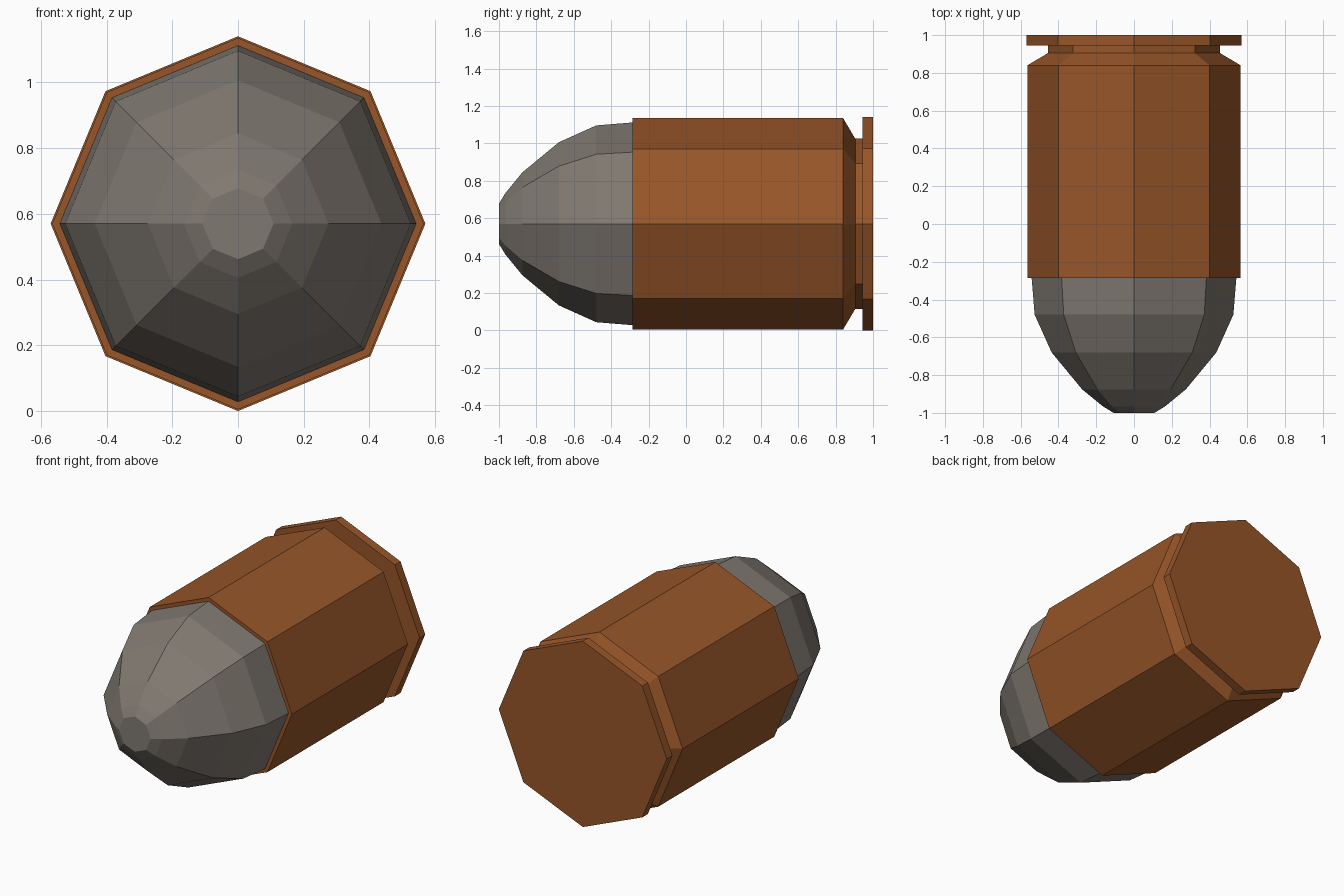
import bpy, bmesh, math

if "Cube" in bpy.data.objects:
    bpy.data.objects.remove(bpy.data.objects["Cube"])

SIDES = 8
AXIS_Z = 0.57


def material(name, rgb):
    m = bpy.data.materials.new(name)
    m.diffuse_color = (*rgb, 1.0)
    m.use_nodes = True
    m.node_tree.nodes["Principled BSDF"].inputs["Base Color"].default_value = m.diffuse_color
    return m


def lathe_y(name, profile, mat, cap_start=False, cap_end=False):
    """Revolve (y, radius) points about the horizontal y axis."""
    bm = bmesh.new()
    rings = []
    for y, r in profile:
        angles = [2 * math.pi * i / SIDES for i in range(SIDES)]
        rings.append([bm.verts.new((r * math.cos(a), y, AXIS_Z + r * math.sin(a)))
                      for a in angles])
    for a, b in zip(rings, rings[1:]):
        for i in range(SIDES):
            j = (i + 1) % SIDES
            bm.faces.new((a[i], b[i], b[j], a[j]))
    if cap_start:
        bm.faces.new(rings[0])
    if cap_end:
        bm.faces.new(list(reversed(rings[-1])))
    # profiles run from front (-y) to back, so this winding must face outward
    bm.normal_update()
    side = bm.faces[0] if bm.faces.ensure_lookup_table() is None else None
    c = side.calc_center_median()
    bmesh.ops.recalc_face_normals(bm, faces=bm.faces)
    me = bpy.data.meshes.new(name)
    bm.to_mesh(me)
    bm.free()
    me.materials.append(mat)
    ob = bpy.data.objects.new(name, me)
    bpy.context.collection.objects.link(ob)
    return ob


copper = material("copper brown", (0.31, 0.092, 0.022))
lead = material("warm grey", (0.215, 0.19, 0.165))

# Rounded tip with a small flat nose
lathe_y("tip", [(-1.0, 0.108), (-0.965, 0.165), (-0.875, 0.275),
                (-0.68, 0.436), (-0.48, 0.526), (-0.285, 0.542)],
        lead, cap_start=True)

# Casing: mouth lip, straight wall, taper, groove, rim and flat base
lathe_y("casing", [(-0.285, 0.542), (-0.285, 0.565), (0.84, 0.565),
                   (0.905, 0.455), (0.945, 0.455), (0.945, 0.57), (1.0, 0.57)],
        copper, cap_end=True)
